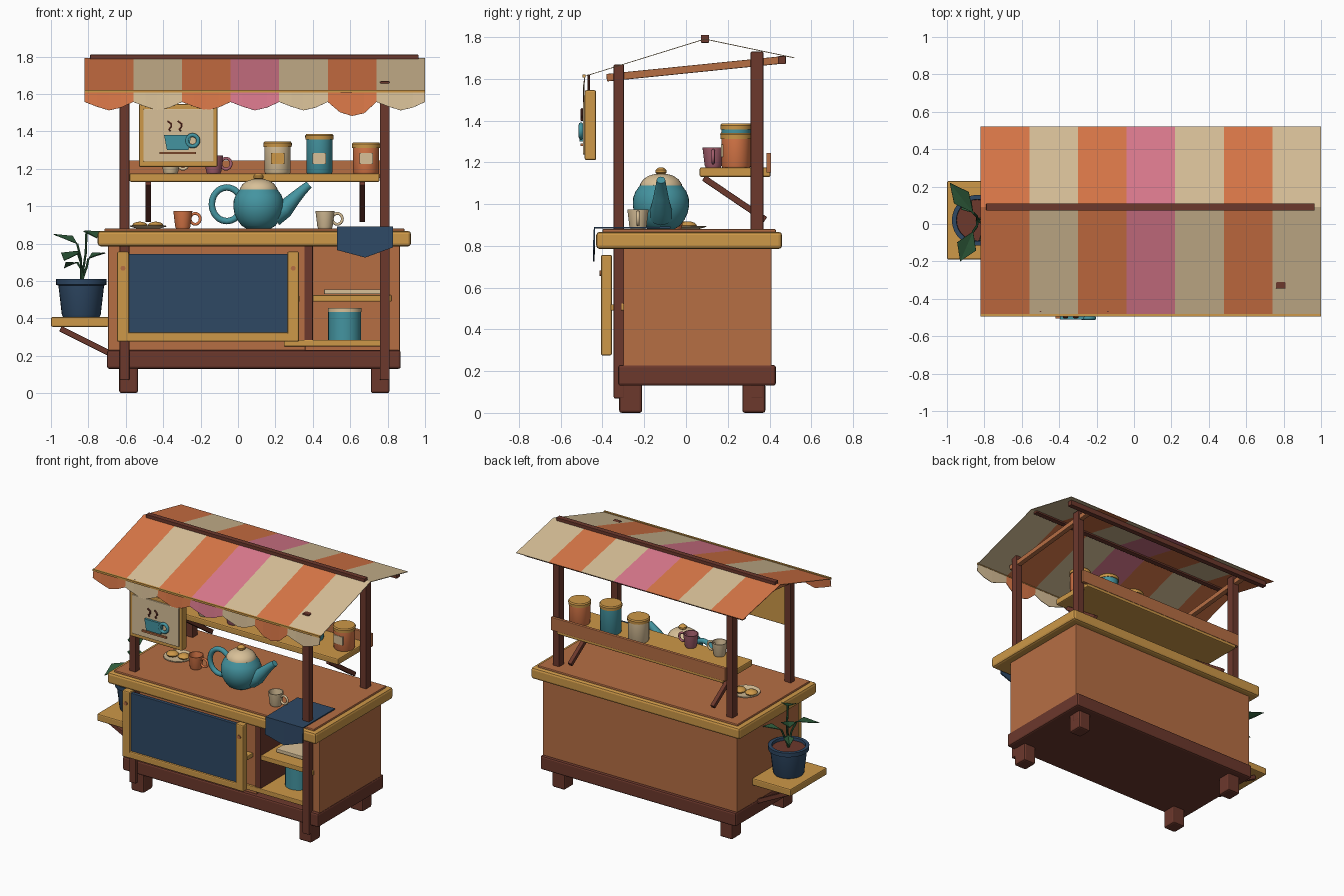
import bpy, bmesh, math
from mathutils import Vector, Matrix

if "Cube" in bpy.data.objects:
    bpy.data.objects.remove(bpy.data.objects["Cube"])

def srgb(r, g, b):
    return tuple(((c / 255 + 0.055) / 1.055) ** 2.4 for c in (r, g, b)) + (1,)

COLORS = dict(wood=(182, 110, 68), dark_wood=(108, 56, 44), honey=(205, 152, 72), teal=(68, 148, 160),
              navy=(46, 72, 100), cream=(216, 192, 152), orange=(218, 120, 72), pink=(220, 122, 142),
              green=(46, 90, 58), mauve=(165, 95, 110))
MATS = {}
for key, rgb in COLORS.items():
    MATS[key] = bpy.data.materials.new(key)
    MATS[key].diffuse_color = srgb(*rgb)

def make(name, bm, mats, smooth=None):
    bmesh.ops.recalc_face_normals(bm, faces=bm.faces)
    me = bpy.data.meshes.new(name)
    bm.to_mesh(me)
    bm.free()
    for m in ([mats] if isinstance(mats, str) else mats):
        me.materials.append(MATS[m])
    if smooth:
        me.polygons.foreach_set("use_smooth", [True] * len(me.polygons))
        me.set_sharp_from_angle(angle=math.radians(smooth))
    ob = bpy.data.objects.new(name, me)
    bpy.context.collection.objects.link(ob)
    return ob

def box(name, x, y, z, mat, bevel=0.008, matrix=None):
    bm = bmesh.new()
    bmesh.ops.create_cube(bm, size=1)
    for v in bm.verts:
        v.co = [(a[0] + a[1]) / 2 + c * (a[1] - a[0]) for a, c in zip((x, y, z), v.co)]
    if bevel:
        bmesh.ops.bevel(bm, geom=bm.edges[:], offset=bevel, segments=2, profile=0.5, affect='EDGES')
    if matrix:
        bm.transform(matrix)
    return make(name, bm, mat)

def beam(name, a, b, w, mat):
    a, b = Vector(a), Vector(b)
    h = (b - a).length / 2
    mtx = Matrix.Translation((a + b) / 2) @ (b - a).to_track_quat('Z', 'Y').to_matrix().to_4x4()
    return box(name, (-w / 2, w / 2), (-w / 2, w / 2), (-h, h), mat, 0.004, mtx)

def lathe(name, profile, loc, mat, steps=28):
    bm = bmesh.new()
    vs = [bm.verts.new((r, 0, z)) for r, z in profile]
    es = [bm.edges.new(p) for p in zip(vs, vs[1:])]
    bmesh.ops.spin(bm, geom=vs + es, axis=(0, 0, 1), cent=(0, 0, 0), angle=math.tau, steps=steps)
    bmesh.ops.remove_doubles(bm, verts=bm.verts, dist=1e-5)
    bm.transform(Matrix.Translation(loc))
    return make(name, bm, mat, 35)

def tube(name, pts, radii, mat, normal=(0, 1, 0), closed=False, sides=12):
    bm, n, pts = bmesh.new(), Vector(normal), [Vector(p) for p in pts]
    c, rings = len(pts), []
    for i, p in enumerate(pts):
        a, b = (pts[i - 1], pts[(i + 1) % c]) if closed else (pts[max(i - 1, 0)], pts[min(i + 1, c - 1)])
        side = (b - a).normalized().cross(n).normalized()
        r = radii[i] if isinstance(radii, (list, tuple)) else radii
        rings.append([bm.verts.new(p + r * (math.cos(t) * n + math.sin(t) * side))
                      for t in (k * math.tau / sides for k in range(sides))])
    for i in range(c if closed else c - 1):
        for k in range(sides):
            q, s = rings[i], rings[(i + 1) % c]
            bm.faces.new((q[k], q[(k + 1) % sides], s[(k + 1) % sides], s[k]))
    if not closed:
        bm.faces.new(rings[0])
        bm.faces.new(rings[-1])
    return make(name, bm, mat, 40)

def ring(name, c, rx, rz, r, mat):
    pts = [(c[0] + rx * math.cos(t), c[1], c[2] + rz * math.sin(t)) for t in (k * math.tau / 24 for k in range(24))]
    return tube(name, pts, r, mat, closed=True, sides=10)

def sheet(name, rows, mats, rule, thick):
    bm = bmesh.new()
    g = [[bm.verts.new(p) for p in row] for row in rows]
    for a, b in zip(g, g[1:]):
        for i in range(len(a) - 1):
            bm.faces.new((a[i], a[i + 1], b[i + 1], b[i])).material_index = rule(i)
    ob = make(name, bm, mats)
    mod = ob.modifiers.new("thickness", 'SOLIDIFY')
    mod.thickness, mod.offset = thick, 0

# Base, feet and cabinet with an open cubby on the right
box("base", (-0.70, 0.87), (-0.325, 0.43), (0.13, 0.23), "dark_wood", 0.012)
for x in (-0.585, 0.76):
    for y in (-0.265, 0.325):
        box("foot", (x - 0.05, x + 0.05), (y - 0.055, y + 0.055), (0, 0.14), "dark_wood", 0.012)
box("cabinet_body", (-0.695, 0.36), (-0.30, 0.41), (0.22, 0.80), "wood", 0.005)
box("cabinet_side", (0.80, 0.865), (-0.30, 0.41), (0.22, 0.80), "wood", 0.005)
box("cabinet_back", (0.35, 0.82), (0.37, 0.41), (0.22, 0.80), "wood", 0)
box("cubby_divider", (0.355, 0.40), (-0.31, 0.37), (0.25, 0.79), "dark_wood", 0.004)
box("cubby_shelf", (0.40, 0.82), (-0.31, 0.37), (0.49, 0.525), "honey", 0.005)
box("cubby_floor", (0.245, 0.80), (-0.315, 0.37), (0.25, 0.285), "honey", 0.005)
box("cubby_tray", (0.46, 0.78), (-0.22, 0.15), (0.53, 0.555), "cream", 0.004)
lathe("cubby_tin", [(0, 0.285), (0.088, 0.285), (0.088, 0.435), (0, 0.435)], (0.57, -0.12, 0), "teal")
lathe("cubby_tin_lid", [(0, 0.435), (0.09, 0.435), (0.09, 0.455), (0, 0.455)], (0.57, -0.12, 0), "cream")

# Counter
box("counter_rim", (-0.75, 0.925), (-0.43, 0.46), (0.785, 0.867), "honey", 0.016)
box("counter_top", (-0.715, 0.89), (-0.40, 0.43), (0.80, 0.88), "wood", 0.005)

# Sliding door
box("door_panel", (-0.59, 0.28), (-0.392, -0.365), (0.31, 0.745), "navy", 0.003)
box("door_bottom_rail", (-0.645, 0.325), (-0.405, -0.355), (0.275, 0.325), "honey")
for x in (-0.615, 0.295):
    box("door_stile", (x - 0.031, x + 0.031), (-0.407, -0.355), (0.275, 0.757), "honey")
    tube("door_peg", [(x, -0.40, 0.668), (x, -0.414, 0.668)], 0.013, "wood", normal=(0, 0, 1))
box("door_track", (-0.64, 0.33), (-0.36, -0.295), (0.49, 0.52), "honey", 0.004)

# Posts, rafters and canopy beams
for x, front_top in ((-0.607, 1.645), (0.785, 1.668)):
    box("front_post", (x - 0.026, x + 0.026), (-0.346, -0.297), (0.07, front_top), "dark_wood", 0.005)
    box("back_post", (x - 0.026, x + 0.026), (0.31, 0.37), (0.07, 1.73), "dark_wood", 0.005)
    beam("rafter", (x, -0.38, 1.605), (x, 0.46, 1.69), 0.036, "wood")
box("ridge_beam", (-0.79, 0.965), (0.072, 0.11), (1.772, 1.81), "dark_wood", 0.003)
box("back_beam", (-0.79, 0.965), (0.44, 0.478), (1.67, 1.708), "dark_wood", 0.003)

# Striped canopy with scalloped valance
STRIPES = [2, 1, 2, 3, 1, 2, 1]
DIPS = [0.055, 0.08, 0.10, 0.085]
xs = [-0.82 + 1.82 * i / 28 for i in range(29)]
rows = [[(x, 0.52, 1.70) for x in xs], [(x, 0.09, 1.79) for x in xs], [(x, -0.485, 1.612) for x in xs],
        [(x, -0.492, 1.612 - DIPS[i % 4] - (0.03 if 20 < i < 24 else 0)) for i, x in enumerate(xs)]]
sheet("canopy", rows, ["wood", "cream", "orange", "pink"], lambda i: STRIPES[i // 4], 0.004)
box("eave_trim", (-0.82, 1.0), (-0.495, -0.481), (1.607, 1.621), "honey", 0)

# Hanging sign with cup emblem
box("sign_frame", (-0.53, -0.11), (-0.485, -0.43), (1.21, 1.545), "honey")
box("sign_face", (-0.505, -0.13), (-0.494, -0.45), (1.238, 1.52), "cream", 0.003)
bm = bmesh.new()
quad = [bm.verts.new((x, -0.494, z)) for x, z in ((-0.395, 1.38), (-0.25, 1.38), (-0.265, 1.30), (-0.38, 1.30))]
ext = bmesh.ops.extrude_face_region(bm, geom=[bm.faces.new(quad)])
bmesh.ops.translate(bm, vec=(0, -0.016, 0), verts=[v for v in ext["geom"] if isinstance(v, bmesh.types.BMVert)])
make("emblem_cup", bm, "teal")
ring("emblem_handle", (-0.243, -0.503, 1.35), 0.03, 0.03, 0.011, "teal")
box("emblem_saucer", (-0.42, -0.225), (-0.506, -0.49), (1.278, 1.29), "wood", 0)
for x in (-0.365, -0.31):
    tube("emblem_steam", [(x + dx, -0.498, z) for dx, z in
         ((-0.012, 1.455), (0.008, 1.44), (0.008, 1.425), (-0.004, 1.41), (0.004, 1.40))], 0.006, "dark_wood", sides=6)
for x in (-0.50, -0.14):
    tube("sign_hanger", [(x, -0.465, 1.54), (x, -0.465, 1.62)], 0.006, "dark_wood", sides=6)

# Back shelf
box("shelf_board", (-0.58, 0.757), (0.065, 0.405), (1.13, 1.175), "honey")
box("shelf_backboard", (-0.60, 0.80), (0.385, 0.408), (1.15, 1.245), "wood", 0.004)
for x in (-0.48, 0.665):
    beam("shelf_brace", (x, 0.085, 1.125), (x, 0.38, 0.925), 0.03, "dark_wood")

# Jars
for x, top, mat, label in ((0.212, 1.345, "cream", "honey"), (0.435, 1.385, "teal", "cream"), (0.685, 1.34, "orange", "cream")):
    lathe(mat + "_jar", [(0, 1.175), (0.066, 1.175), (0.07, 1.182), (0.07, top - 0.025), (0, top - 0.025)], (x, 0.24, 0), mat)
    lathe("jar_lid", [(0, top - 0.028), (0.075, top - 0.028), (0.076, top - 0.008), (0.07, top), (0, top)], (x, 0.24, 0), "honey")
    box("jar_label", (x - 0.036, x + 0.036), (0.168, 0.178), (1.225, 1.285), label, 0)

# Cups with handles
CUP = [(0, 0), (0.036, 0), (0.041, 0.012), (0.051, 0.095), (0.045, 0.095), (0.037, 0.02), (0, 0.016)]
for x, y, z, mat in ((-0.295, -0.06, 0.88, "orange"), (0.465, -0.23, 0.88, "cream"),
                     (-0.13, 0.13, 1.175, "mauve"), (-0.36, 0.13, 1.175, "cream")):
    lathe(mat + "_cup", CUP, (x, y, z), mat)
    ring(mat + "_cup_handle", (x + 0.066, y, z + 0.052), 0.027, 0.029, 0.008, mat)

# Teapot
lathe("teapot_body", [(0, 0.88), (0.065, 0.88), (0.09, 0.895), (0.113, 0.925), (0.129, 0.96), (0.135, 0.995),
      (0.133, 1.03), (0.122, 1.06), (0.10, 1.09), (0, 1.10)], (0.11, -0.12, 0), "teal", 36)
lathe("teapot_lid", [(0, 1.083), (0.10, 1.083), (0.10, 1.095), (0.085, 1.118), (0.06, 1.135), (0.03, 1.144), (0, 1.146)],
      (0.11, -0.12, 0), "cream")
lathe("teapot_knob", [(0, 1.14), (0.014, 1.14), (0.027, 1.15), (0.027, 1.162), (0.016, 1.173), (0, 1.176)],
      (0.11, -0.12, 0), "honey")
ring("teapot_handle", (-0.06, -0.12, 1.01), 0.08, 0.09, 0.018, "teal")
tube("teapot_spout", [(0.19, -0.12, 0.95), (0.25, -0.12, 0.985), (0.30, -0.12, 1.04), (0.345, -0.12, 1.085), (0.38, -0.12, 1.115)],
     [0.06, 0.048, 0.035, 0.026, 0.021], "teal")

# Plate with buns
lathe("bun_plate", [(0, 0.88), (0.06, 0.88), (0.098, 0.891), (0.096, 0.896), (0.06, 0.887), (0, 0.887)], (-0.48, 0.0, 0), "cream")
for x, y in ((-0.525, 0.0), (-0.44, 0.01)):
    lathe("bun", [(0, 0.887), (0.035, 0.887), (0.042, 0.898), (0.032, 0.91), (0.015, 0.916), (0, 0.917)], (x, y, 0), "honey", 20)

# Draped cloth
cx = (0.53, 0.68, 0.83)
sheet("cloth", [[(x, -0.075, 0.887) for x in cx], [(x, -0.438, 0.887) for x in cx],
      [(x, -0.442, z) for x, z in zip(cx, (0.765, 0.725, 0.78))]], ["navy"], lambda i: 0, 0.009)

# Side shelf with potted plant
box("plant_shelf", (-1.0, -0.69), (-0.19, 0.23), (0.355, 0.407), "honey")
for y in (-0.12, 0.16):
    beam("plant_shelf_brace", (-0.95, y, 0.345), (-0.69, y, 0.215), 0.03, "dark_wood")
P = (-0.838, 0.02, 0)
lathe("plant_pot", [(0, 0.407), (0.098, 0.407), (0.104, 0.42), (0.122, 0.575), (0.135, 0.58), (0.136, 0.61), (0.112, 0.61),
      (0.108, 0.57)], P, "navy")
lathe("soil", [(0, 0.592), (0.112, 0.59)], P, "dark_wood")
LEAVES = [((-0.86, 0.06, 0.80), (-0.985, 0.22, 0.85), 0.10), ((-0.81, -0.01, 0.87), (-0.755, -0.12, 0.83), 0.10),
          ((-0.86, -0.04, 0.76), (-0.93, -0.20, 0.71), 0.11), ((-0.80, 0.05, 0.72), (-0.71, 0.13, 0.75), 0.08),
          ((-0.86, 0.06, 0.70), (-0.93, 0.14, 0.67), 0.07)]
for base, tip, w in LEAVES:
    b, t = Vector(base), Vector(tip)
    tube("stem", [(P[0], P[1], 0.59), (Vector((P[0], P[1], 0.59)) + b) / 2 + Vector((0.01, 0, 0.02)), b], 0.007, "green", sides=6)
    side = (t - b).cross(Vector((0, 0, 1))).normalized() * w / 2
    mid = b.lerp(t, 0.5)
    up = Vector((0, 0, 0.015))
    sheet("leaf", [[b, mid + side + up, t], [b + Vector((0, 0, -0.001)), mid, t + Vector((0, 0, -0.001))],
          [b + Vector((0, 0, -0.002)), mid - side + up, t + Vector((0, 0, -0.002))]], ["green"], lambda i: 0, 0.003)

for m in bpy.data.materials:
    if m.users and not m.is_grease_pencil:
        m.use_nodes = True
        m.node_tree.nodes["Principled BSDF"].inputs["Base Color"].default_value = m.diffuse_color
